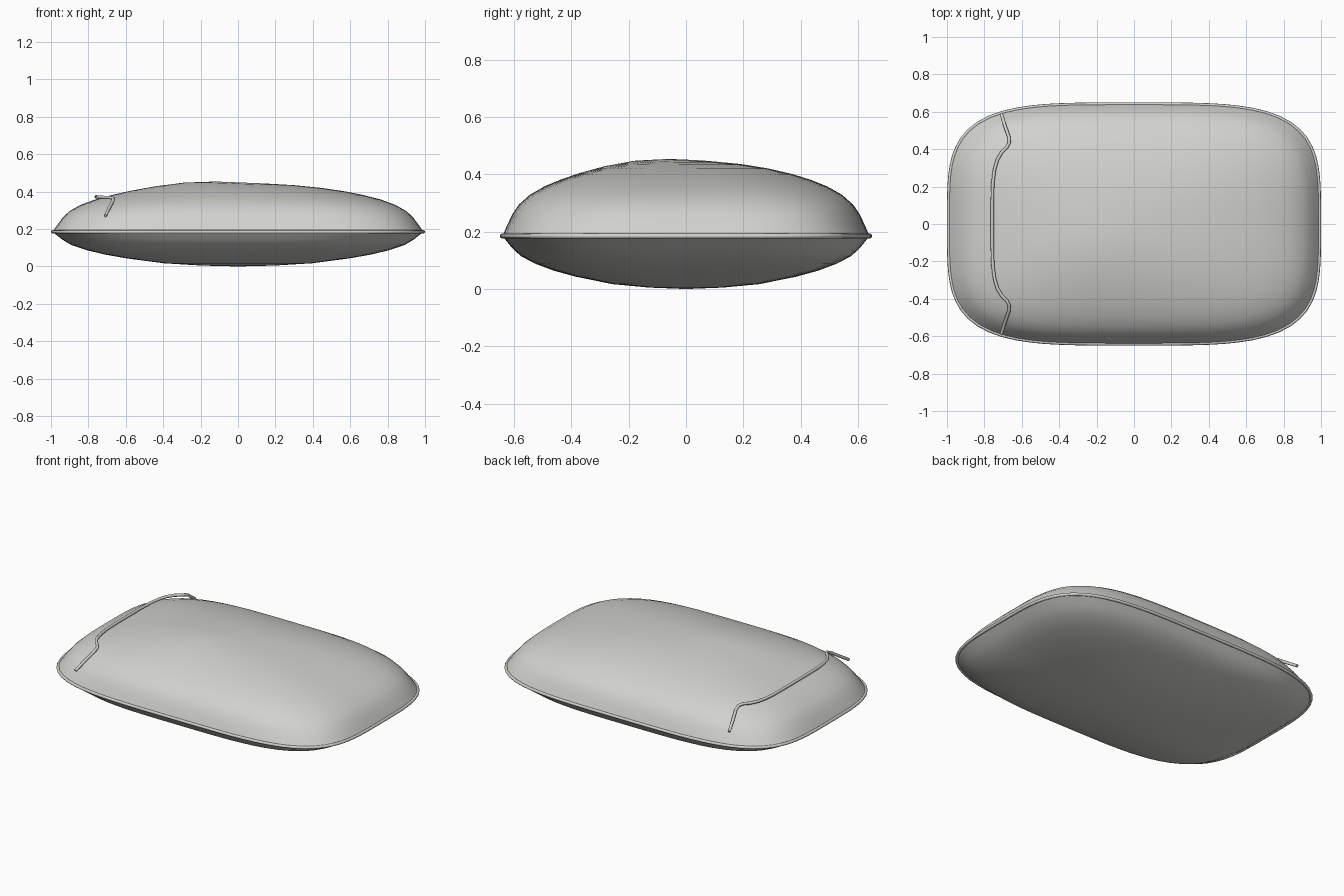
import bpy, bmesh, math

if "Cube" in bpy.data.objects:
    bpy.data.objects.remove(bpy.data.objects["Cube"])

HALF_X, HALF_Y, SEAM_Z = 0.991, 0.641, 0.185
SEGMENTS = 96

fabric = bpy.data.materials.new("light grey fabric")
fabric.diffuse_color = (0.64, 0.64, 0.615, 1.0)
fabric.use_nodes = True
fabric.node_tree.nodes["Principled BSDF"].inputs["Base Color"].default_value = fabric.diffuse_color


def outline(scale, power):
    """Rounded rectangle (superellipse) ring of x, y points."""
    points = []
    for i in range(SEGMENTS):
        a = 2 * math.pi * i / SEGMENTS
        c, s = math.cos(a), math.sin(a)
        r = scale / (abs(c) ** power + abs(s) ** power) ** (1 / power)
        points.append((HALF_X * r * c, HALF_Y * r * s))
    return points


def bulge(x, y, z):
    """Gentle off-centre swelling of the padded top."""
    lift = max(0.0, z - SEAM_Z) / 0.26
    return z + 0.016 * lift * math.exp(-((x + 0.22) ** 2 / 0.10 + (y + 0.12) ** 2 / 0.06))


def tube(name, points, radius, cyclic):
    curve = bpy.data.curves.new(name, 'CURVE')
    curve.dimensions = '3D'
    curve.bevel_depth = radius
    curve.bevel_resolution = 2
    curve.use_fill_caps = True
    spline = curve.splines.new('POLY')
    spline.points.add(len(points) - 1)
    for p, co in zip(spline.points, points):
        p.co = (*co, 1)
    spline.use_cyclic_u = cyclic
    spline.use_smooth = True
    curve.materials.append(fabric)
    obj = bpy.data.objects.new(name, curve)
    bpy.context.collection.objects.link(obj)
    return obj


# Cushion body: rings of (scale, height) from the bottom centre to the top centre
profile = [(0.2, 0.005), (0.4, 0.017), (0.6, 0.043), (0.72, 0.064), (0.82, 0.088),
           (0.9, 0.115), (0.95, 0.145), (1.0, SEAM_Z), (0.975, 0.222), (0.945, 0.262),
           (0.91, 0.295), (0.85, 0.329), (0.77, 0.358), (0.68, 0.381), (0.58, 0.401),
           (0.45, 0.420), (0.3, 0.434), (0.15, 0.440)]
bm = bmesh.new()
rings = []
for scale, z in profile:
    ring = outline(scale, 2.5 + 1.5 * scale ** 2)
    rings.append([bm.verts.new((x, y, bulge(x, y, z))) for x, y in ring])
bottom = bm.verts.new((0, 0, 0))
top = bm.verts.new((0, 0, bulge(0, 0, 0.441)))
for i in range(SEGMENTS):
    j = (i + 1) % SEGMENTS
    for low, high in zip(rings, rings[1:]):
        bm.faces.new((low[i], low[j], high[j], high[i]))
    bm.faces.new((bottom, rings[0][j], rings[0][i]))
    bm.faces.new((top, rings[-1][i], rings[-1][j]))
for face in bm.faces:
    face.smooth = True
# Keep the seam crisp
for edge in bm.edges:
    if all(abs(v.co.z - SEAM_Z) < 1e-5 for v in edge.verts):
        edge.smooth = False
mesh = bpy.data.meshes.new("cushion_body")
bm.to_mesh(mesh)
bm.free()
mesh.materials.append(fabric)
bpy.context.collection.objects.link(bpy.data.objects.new("cushion_body", mesh))

# Piping cord around the seam
tube("seam_piping", [(x, y, SEAM_Z) for x, y in outline(1.0, 4.0)], 0.009, True)

# Thin cord across the left end, mirrored front to back
half = [(-0.709, 0.588, 0.270), (-0.690, 0.525, 0.310), (-0.669, 0.465, 0.350),
        (-0.667, 0.435, 0.363), (-0.680, 0.410, 0.368), (-0.708, 0.382, 0.369),
        (-0.731, 0.343, 0.370), (-0.746, 0.290, 0.371), (-0.755, 0.220, 0.372),
        (-0.758, 0.120, 0.373)]
tube("end_cord", half + [(x, -y, z) for x, y, z in reversed(half)], 0.009, False)
